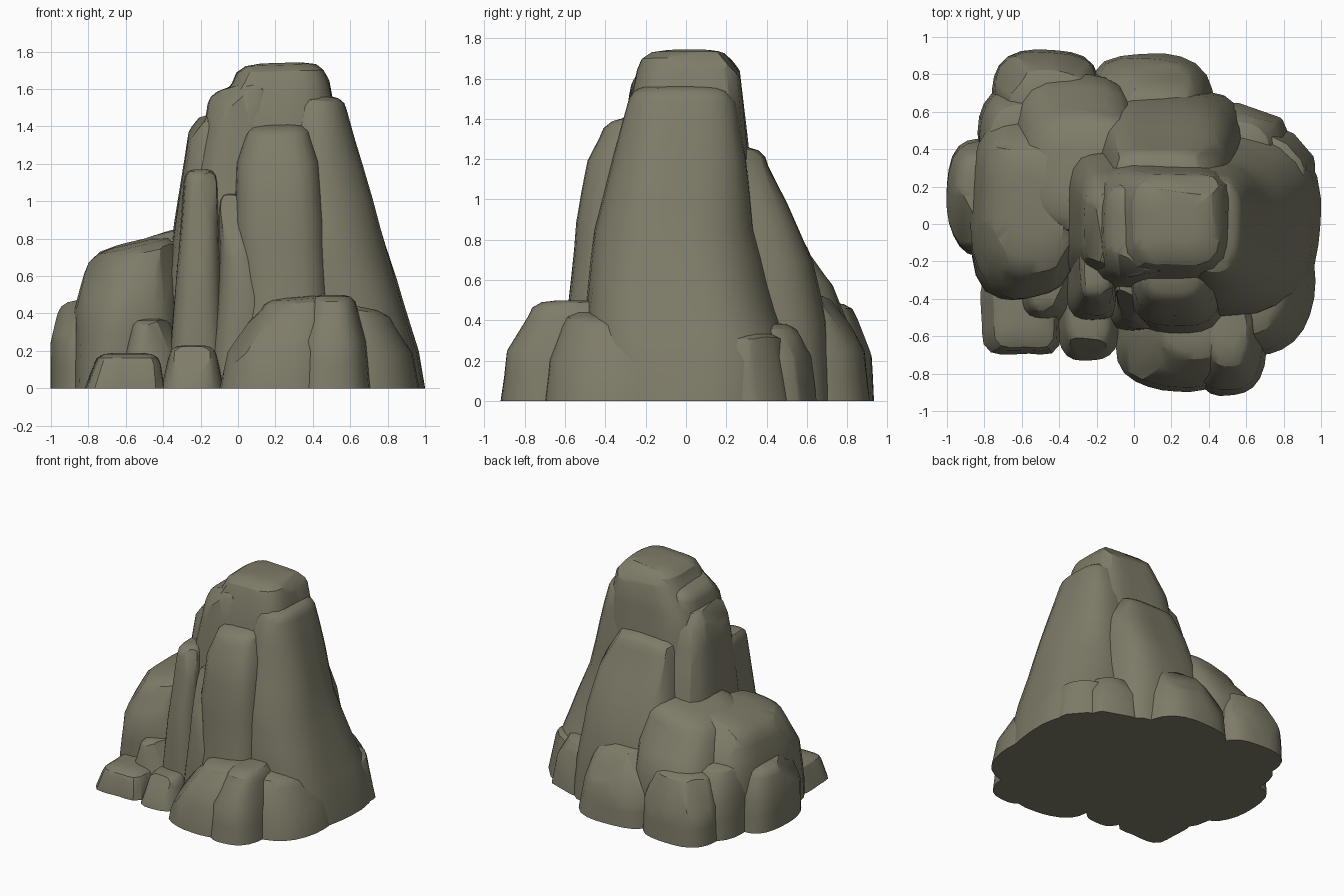
import bpy, bmesh, math, random
from mathutils import Vector, noise

if "Cube" in bpy.data.objects:
    bpy.data.objects.remove(bpy.data.objects["Cube"])

stone = bpy.data.materials.new("grey olive stone")
stone.diffuse_color = (0.21, 0.20, 0.14, 1)
stone.use_nodes = True
stone.node_tree.nodes["Principled BSDF"].inputs["Base Color"].default_value = stone.diffuse_color
SIDES = 28


def rock(name, sections, tilt=(0, 0), power=3.0, dome=0.07, seed=1, chips=4):
    """Loft a rounded block through (z, x0, x1, y0, y1) sections, then chip its edges."""
    rng = random.Random(seed)
    # subdivide the sections and round off the top
    rings = []
    for a, b in zip(sections, sections[1:]):
        steps = max(1, round((b[0] - a[0]) / 0.14))
        rings += [[p + (q - p) * i / steps for p, q in zip(a, b)] for i in range(steps)]
    last = sections[-1]
    for lift, shrink in ((0, 1), (0.55, 0.91), (0.88, 0.72), (1, 0.4)):
        cx, cy = (last[1] + last[2]) / 2, (last[3] + last[4]) / 2
        hx, hy = (last[2] - last[1]) / 2 * shrink, (last[4] - last[3]) / 2 * shrink
        rings.append([last[0] + dome * lift, cx - hx, cx + hx, cy - hy, cy + hy])
    top = rings[-1][0]
    bm = bmesh.new()
    loops = []
    for z, x0, x1, y0, y1 in rings:
        loop = []
        for i in range(SIDES):
            a = math.tau * i / SIDES
            c, s = math.cos(a), math.sin(a)
            r = (abs(c) ** power + abs(s) ** power) ** (-1 / power)
            n = noise.noise(Vector((c * 1.3 + seed * 7.1, s * 1.3, z * 1.8)))
            r *= 1 + 0.06 * n
            x = (x0 + x1) / 2 + (x1 - x0) / 2 * r * c
            y = (y0 + y1) / 2 + (y1 - y0) / 2 * r * s
            lean = (tilt[0] * (x - (x0 + x1) / 2) + tilt[1] * (y - (y0 + y1) / 2))
            loop.append(bm.verts.new((x, y, max(0, z + lean * (z / top) ** 2))))
        loops.append(loop)
    for lo, hi in zip(loops, loops[1:]):
        for i in range(SIDES):
            j = (i + 1) % SIDES
            bm.faces.new((lo[i], lo[j], hi[j], hi[i]))
    bm.faces.new(loops[-1])
    bm.faces.new(loops[0][::-1])
    # chisel flat facets off the outer surface
    for _ in range(chips):
        a, up = rng.uniform(0, math.tau), rng.uniform(0.1, 0.9)
        d = Vector((math.cos(a), math.sin(a), up)).normalized()
        reach = sorted(v.co.dot(d) for v in bm.verts)
        cut = reach[-1] - rng.uniform(0.015, 0.035)
        res = bmesh.ops.bisect_plane(bm, geom=bm.verts[:] + bm.edges[:] + bm.faces[:],
                                     plane_co=d * cut, plane_no=d, clear_outer=True)
        edges = [e for e in res["geom_cut"] if isinstance(e, bmesh.types.BMEdge)]
        bmesh.ops.holes_fill(bm, edges=edges, sides=0)
    bmesh.ops.recalc_face_normals(bm, faces=bm.faces[:])
    mesh = bpy.data.meshes.new(name)
    bm.to_mesh(mesh)
    bm.free()
    mesh.materials.append(stone)
    obj = bpy.data.objects.new(name, mesh)
    bpy.context.collection.objects.link(obj)
    return obj


# --- central spire and its flanking columns ---
rock("spire_core", [(0, -.42, .62, -.48, .5), (.9, -.26, .56, -.36, .34),
                    (1.45, -.17, .53, -.28, .29), (1.64, -.03, .49, -.24, .27)],
     tilt=(.03, 0), power=3.8, dome=.1, seed=3)
rock("spire_left_shoulder", [(0, -.4, .24, -.42, .35), (.9, -.28, .24, -.35, .28),
                             (1.4, -.19, .22, -.29, .24), (1.57, -.16, .2, -.27, .22)],
     tilt=(.28, 0), power=3.5, dome=.06, seed=5)
rock("right_buttress", [(0, .02, 1.0, -.52, .54), (.2, .03, .965, -.52, .53),
                        (.45, .06, .885, -.51, .45), (.85, .14, .765, -.45, .32),
                        (1.2, .2, .665, -.36, .29), (1.5, .26, .585, -.28, .25)],
     tilt=(-.1, 0), power=2.6, dome=.07, seed=8, chips=2)
rock("front_column", [(0, -.06, .52, -.62, 0), (.5, .0, .49, -.58, 0),
                      (.9, -.03, .475, -.55, 0), (1.22, -.01, .44, -.49, 0),
                      (1.34, .03, .4, -.43, 0)],
     tilt=(.03, .16), power=3.2, dome=.08, seed=11, chips=3)
rock("front_left_column", [(0, -.37, -.07, -.52, -.1), (.6, -.33, -.09, -.48, -.1),
                           (1.1, -.29, -.11, -.4, -.1)], power=3.6, dome=.07, seed=13)
rock("front_crevice_column", [(0, -.16, .22, -.58, -.1), (.45, -.12, .19, -.56, -.1),
                              (.7, -.1, .11, -.52, -.1), (.96, -.1, .03, -.43, -.1)],
     power=3, dome=.08, seed=14)
rock("left_rear_column", [(0, -.46, .1, -.32, .5), (.9, -.34, .1, -.28, .38),
                          (1.39, -.26, .1, -.24, .24)],
     tilt=(.1, 0), power=3.6, dome=.08, seed=17)
rock("summit_wedge", [(1.2, .04, .34, -.32, .0), (1.42, .1, .34, -.29, .0),
                      (1.6, .16, .32, -.24, .0)], power=2.4, dome=.07, seed=19)

# --- rear slabs stepping down ---
rock("rear_upper_slab", [(0, -.25, .6, 0, .72), (.4, -.22, .57, 0, .69),
                         (.7, -.2, .54, .02, .62), (1.0, -.17, .49, .05, .5),
                         (1.18, -.13, .43, .05, .41)],
     tilt=(0, -.12), power=3.6, dome=.09, seed=23)
rock("rear_lower_slab", [(0, -.26, .44, .2, .91), (.25, -.24, .41, .2, .88),
                         (.38, -.2, .38, .2, .81), (.46, -.17, .36, .2, .75)],
     power=3.0, dome=.07, seed=25)
rock("rear_right_slab", [(0, .25, .84, .05, .65), (.22, .27, .81, .05, .62),
                         (.32, .3, .76, .05, .57)], power=2.5, dome=.07, seed=27, chips=2)
rock("right_rear_boulder", [(0, .5, .965, .0, .52), (.27, .52, .92, .02, .49)],
     power=2.3, dome=.07, seed=28, chips=2)

# --- left shoulder of large boulders ---
rock("left_rear_boulder", [(0, -.7, .04, -.1, .82), (.4, -.66, .03, -.08, .8),
                           (.58, -.63, .02, -.06, .73), (.72, -.59, .01, -.06, .62)],
     tilt=(.22, -.08), power=3.2, dome=.13, seed=31, chips=3)
rock("left_boulder", [(0, -.88, -.3, -.42, .58), (.45, -.87, -.3, -.39, .57),
                      (.66, -.82, -.3, -.29, .49)],
     tilt=(.24, .04), power=3.0, dome=.12, seed=33, chips=3)
rock("outer_left_boulder", [(0, -1.0, -.6, -.17, .46), (.25, -.995, -.6, -.15, .45),
                            (.42, -.96, -.6, -.1, .4)],
     tilt=(.1, 0), power=2.7, dome=.06, seed=35)
rock("outer_left_rear_boulder", [(0, -.83, -.4, .1, .74), (.3, -.82, -.4, .1, .72),
                                 (.46, -.79, -.4, .12, .66)], power=2.8, dome=.07, seed=37)
rock("rear_left_boulder", [(0, -.76, -.18, .4, .93), (.28, -.74, -.19, .4, .91),
                           (.42, -.68, -.22, .4, .84)], power=3.0, dome=.07, seed=39)

# --- boulders along the front foot ---
rock("front_boulder", [(0, -.1, .54, -.89, -.3), (.2, -.06, .54, -.87, -.3),
                       (.36, .05, .53, -.8, -.3), (.43, .12, .52, -.74, -.3)],
     tilt=(.08, .05), power=2.8, dome=.06, seed=41)
rock("front_right_boulder", [(0, .3, .7, -.92, -.3), (.25, .32, .68, -.89, -.3),
                             (.42, .37, .64, -.78, -.3)], power=2.7, dome=.08, seed=43)
rock("right_front_boulder", [(0, .35, .965, -.71, .1), (.2, .37, .93, -.68, .06),
                             (.36, .4, .84, -.61, -.05)],
     tilt=(-.15, -.1), power=2.1, dome=.07, seed=45, chips=2)
rock("small_flat_stone", [(0, -.82, -.39, -.7, -.25), (.13, -.77, -.41, -.68, -.25)],
     power=5, dome=.06, seed=47, chips=2)
rock("small_middle_stone", [(0, -.41, -.08, -.73, -.3), (.16, -.37, -.11, -.68, -.3)],
     power=3, dome=.07, seed=49)
rock("stacked_stone", [(0, -.64, -.3, -.54, -.15), (.3, -.57, -.35, -.48, -.15)],
     power=3.4, dome=.07, seed=51, chips=3)

# smooth surfaces with crisp chipped edges
bpy.ops.object.select_all(action='SELECT')
bpy.context.view_layer.objects.active = bpy.context.selected_objects[0]
bpy.ops.object.shade_smooth_by_angle(angle=math.radians(32))
